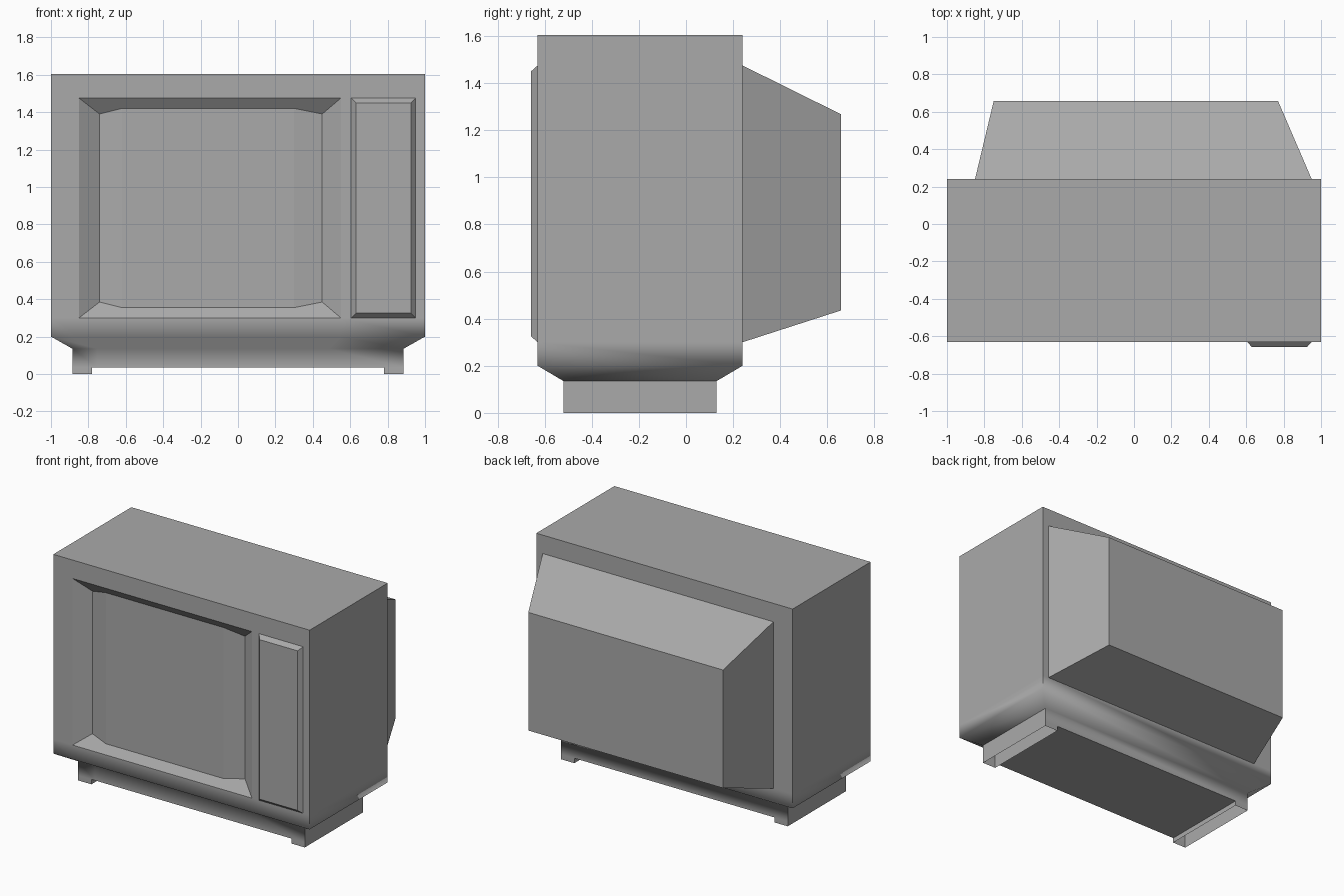
import bpy, bmesh, math

cube = bpy.data.objects.get("Cube")
if cube:
    bpy.data.objects.remove(cube, do_unlink=True)

GREY = (0.4, 0.4, 0.4, 1)
mat = bpy.data.materials.new("plain grey")
mat.use_nodes = True
mat.diffuse_color = GREY
mat.node_tree.nodes["Principled BSDF"].inputs["Base Color"].default_value = GREY

FRONT, BACK = -0.63, 0.24
LEFT, RIGHT, LOW, HIGH = -0.85, 0.55, 0.30, 1.475   # screen opening


def finish(name, bm):
    mesh = bpy.data.meshes.new(name)
    bm.to_mesh(mesh)
    bm.free()
    mesh.materials.append(mat)
    obj = bpy.data.objects.new(name, mesh)
    bpy.context.collection.objects.link(obj)
    return obj


def from_faces(name, verts, faces):
    bm = bmesh.new()
    vs = [bm.verts.new(v) for v in verts]
    for f in faces:
        bm.faces.new([vs[i] for i in f])
    return finish(name, bm)


def frustum(name, near, far):
    """Solid between two upright rectangles given as (x0, x1, z0, z1, y)."""
    verts = []
    for x0, x1, z0, z1, y in (near, far):
        verts += [(x0, y, z0), (x1, y, z0), (x1, y, z1), (x0, y, z1)]
    sides = [(i, i + 4, (i + 1) % 4 + 4, (i + 1) % 4) for i in range(4)]
    obj = from_faces(name, verts, sides + [(0, 1, 2, 3), (7, 6, 5, 4)])
    bm = bmesh.new()
    bm.from_mesh(obj.data)
    bmesh.ops.recalc_face_normals(bm, faces=bm.faces)
    bm.to_mesh(obj.data)
    bm.free()


# Cabinet: stacked rings, tapering at the foot into the plinth
bm = bmesh.new()
levels = [(1, FRONT, BACK, 1.605), (1, FRONT, BACK, HIGH), (1, FRONT, BACK, LOW),
          (1, FRONT, BACK, 0.2), (0.885, -0.52, 0.13, 0.135), (0.885, -0.52, 0.13, 0.035)]
rings = []
for s, yf, yb, z in levels:
    pts = [(-s, yf), (LEFT * s if s < 1 else LEFT, yf), (RIGHT * s if s < 1 else RIGHT, yf),
           (s, yf), (s, yb), (-s, yb)]
    rings.append([bm.verts.new((x, y, z)) for x, y in pts])
bm.faces.new(rings[0])
for row, (up, dn) in enumerate(zip(rings, rings[1:])):
    for i in range(6):
        if row == 1 and i == 1:
            continue                                # screen opening
        j = (i + 1) % 6
        bm.faces.new((up[i], dn[i], dn[j], up[j]))
bm.normal_update()
for f in bm.faces:
    f.smooth = True
for e in bm.edges:
    a, b = e.verts
    plinth_side = abs(a.co.z - 0.135) < 0.001 and abs(b.co.z - 0.135) < 0.001 and abs(a.co.x - b.co.x) < 0.001
    e.smooth = e.calc_face_angle(0) < math.radians(65) and not plinth_side
finish("cabinet", bm)

# Screen and its sloped surround, the glass standing slightly forward in the middle
deep, mid = FRONT + 0.065, FRONT + 0.042
verts = []
for edge, corner, centre in ((HIGH, 1.39, 1.42), (LOW, 0.385, 0.355)):
    verts += [(LEFT, FRONT, edge), (-0.74, deep, corner), (-0.62, mid, centre),
              (0.3, mid, centre), (0.45, deep, corner), (RIGHT, FRONT, edge)]
columns = [(i, i + 6, i + 7, i + 1) for i in range(5)]
from_faces("screen", verts, columns + [tuple(range(6)), tuple(range(11, 5, -1))])

# Raised control panel and tapered rear housing
frustum("control_panel", (0.605, 0.95, LOW, HIGH, FRONT),
        (0.63, 0.925, 0.325, 1.45, -0.658))
frustum("rear_housing", (LEFT, 0.95, LOW, HIGH, BACK),
        (-0.75, 0.77, 0.435, 1.268, 0.658))

# Underside plate and the two hollow runner feet
from_faces("base_plate", [(-0.78, -0.52, 0.035), (-0.78, 0.13, 0.035),
                          (0.78, 0.13, 0.035), (0.78, -0.52, 0.035)], [(0, 1, 2, 3)])
for side, name in ((1, "left_foot"), (-1, "right_foot")):
    bm = bmesh.new()
    corners = [(0.78, -0.52, 0.135), (0.885, -0.52, 0.035), (0.885, 0.13, 0.035), (0.78, 0.13, 0.135)]
    top = [bm.verts.new((side * x, y, 0.035)) for x, y, z in corners]
    low = [bm.verts.new((side * x, y, 0)) for x, y, z in corners]
    for i in range(4):
        j = (i + 1) % 4
        quad = [low[i], low[j], top[j], top[i]]
        bm.faces.new(quad if side > 0 else quad[::-1])
    # inner wall carried up inside the plinth
    inner = [bm.verts.new((side * 0.78, y, 0.135)) for y in (-0.52, 0.13)]
    quad = [top[3], top[0], inner[0], inner[1]]
    bm.faces.new(quad if side > 0 else quad[::-1])
    finish(name, bm)
